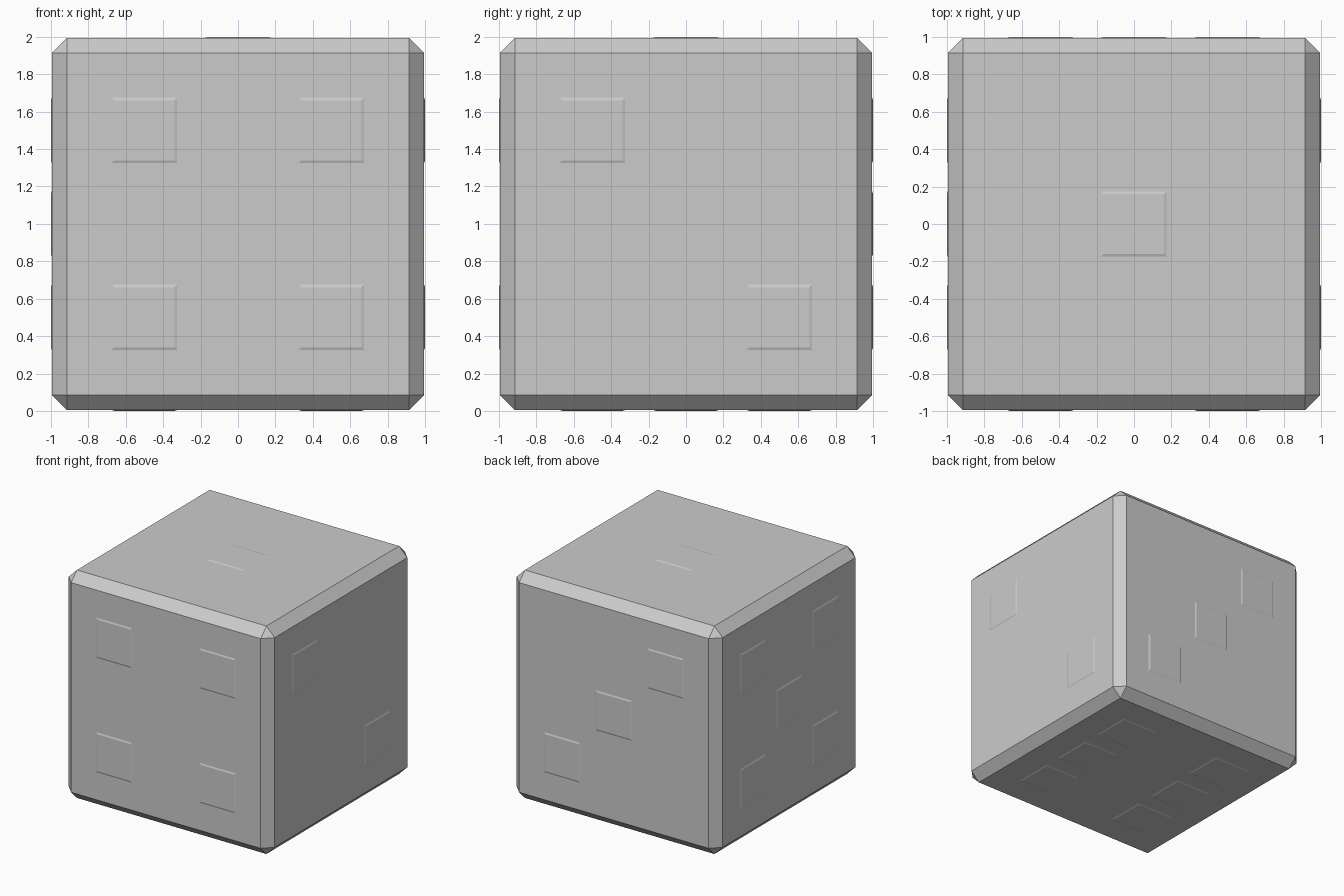
import bpy, bmesh
from mathutils import Vector

if "Cube" in bpy.data.objects:
    bpy.data.objects.remove(bpy.data.objects["Cube"])

BODY = 0.995   # half size of the body
TOP = 1.0      # outer level of the pips
CHAMFER = 0.08

# chamfered cube body
bm = bmesh.new()
bmesh.ops.create_cube(bm, size=BODY * 2)
bmesh.ops.bevel(bm, geom=bm.edges[:], offset=CHAMFER, offset_type='OFFSET',
                segments=1, profile=0.5, affect='EDGES')
bmesh.ops.translate(bm, verts=bm.verts, vec=(0, 0, 1))
me = bpy.data.meshes.new("die_body")
bm.to_mesh(me)
bm.free()
bpy.context.collection.objects.link(bpy.data.objects.new("die_body", me))


def add_pips(name, normal, u, v, spots):
    """Thin square plates with sloped rims on one face of the body."""
    n, u, v = Vector(normal), Vector(u), Vector(v)
    if u.cross(v).dot(n) < 0:
        u, v, spots = v, u, [(b, a) for a, b in spots]
    bm = bmesh.new()
    corners = ((-1, -1), (1, -1), (1, 1), (-1, 1))
    for a, b in spots:
        rings = []
        for half, level in ((0.175, BODY), (0.161, TOP)):
            rings.append([bm.verts.new(n * level + u * (a + i * half)
                                       + v * (b + j * half) + Vector((0, 0, 1)))
                          for i, j in corners])
        low, high = rings
        bm.faces.new(high)
        bm.faces.new(low[::-1])
        for k in range(4):
            m = (k + 1) % 4
            bm.faces.new((low[k], low[m], high[m], high[k]))
    me = bpy.data.meshes.new(name)
    bm.to_mesh(me)
    bm.free()
    bpy.context.collection.objects.link(bpy.data.objects.new(name, me))


X, Y, Z = (1, 0, 0), (0, 1, 0), (0, 0, 1)
h = 0.5
four = [(a, b) for a in (-h, h) for b in (-h, h)]

# pips on each face
add_pips("top_pip", Z, X, Y, [(0, 0)])
add_pips("right_pips", X, Y, Z, [(-h, h), (h, -h)])
add_pips("back_pips", Y, X, Z, [(h, -h), (0, 0), (-h, h)])
add_pips("front_pips", (0, -1, 0), X, Z, four)
add_pips("left_pips", (-1, 0, 0), Y, Z, four + [(0, 0)])
add_pips("bottom_pips", (0, 0, -1), X, Y,
         [(a, b) for a in (-h, h) for b in (-h, 0, h)])
